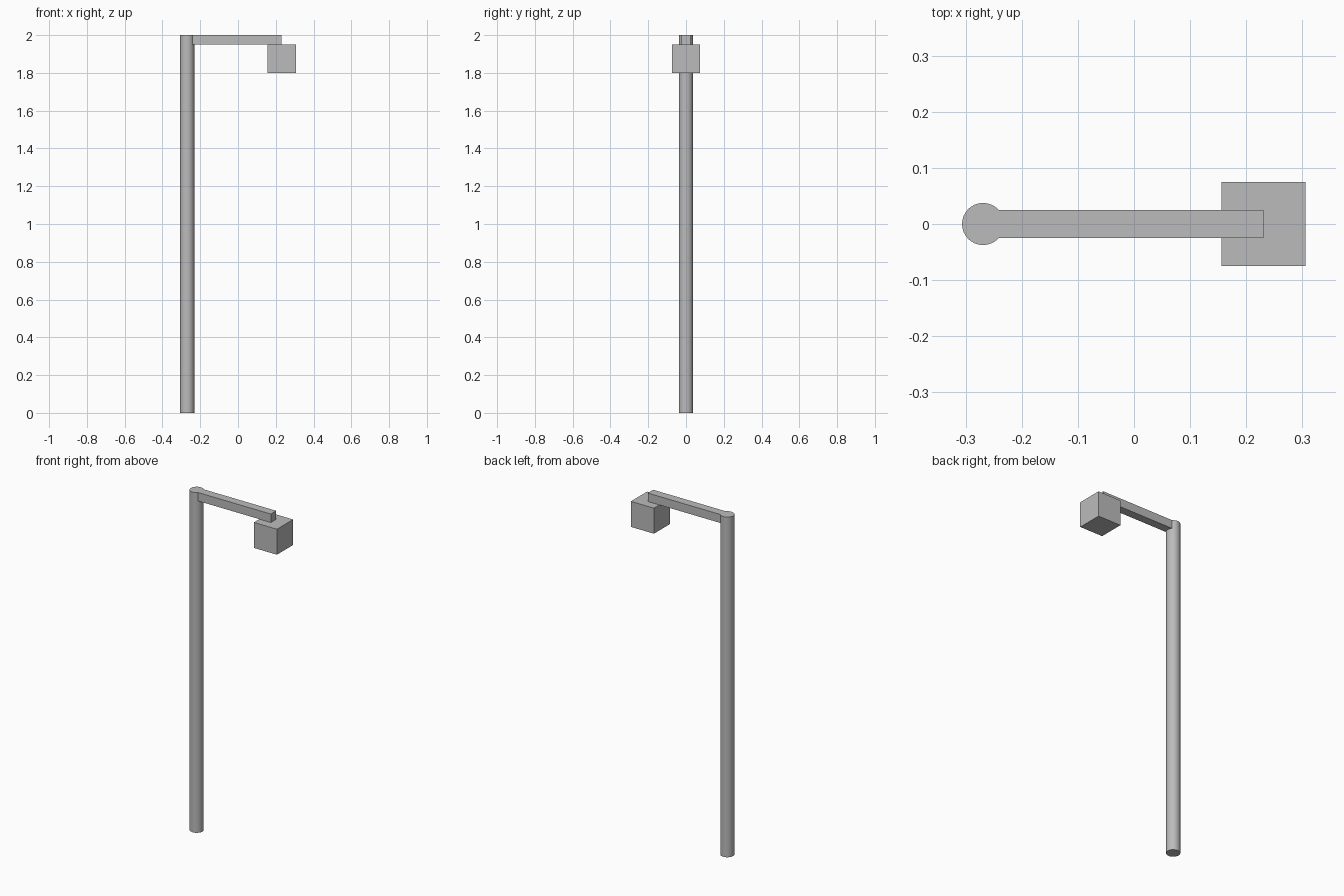
import bpy

if "Cube" in bpy.data.objects:
    bpy.data.objects.remove(bpy.data.objects["Cube"])

POLE_X, LAMP_X = -0.269, 0.231

grey = bpy.data.materials.new("grey metal")
grey.diffuse_color = (0.5, 0.5, 0.5, 1)
grey.use_nodes = True
grey.node_tree.nodes["Principled BSDF"].inputs["Base Color"].default_value = grey.diffuse_color


def box(name, lo, hi):
    """Axis-aligned box between two corners."""
    bpy.ops.mesh.primitive_cube_add(size=1, location=[(a + b) / 2 for a, b in zip(lo, hi)])
    ob = bpy.context.object
    ob.name = name
    ob.scale = [b - a for a, b in zip(lo, hi)]
    bpy.ops.object.transform_apply(location=False, rotation=False, scale=True)
    ob.data.materials.append(grey)
    return ob


# upright pole
bpy.ops.mesh.primitive_cylinder_add(vertices=32, radius=0.0375, depth=2, location=(POLE_X, 0, 1))
pole = bpy.context.object
pole.name = "pole"
pole.data.materials.append(grey)
bpy.ops.object.shade_smooth_by_angle()

# horizontal arm, from the pole axis to the lamp centre
box("arm", (POLE_X, -0.025, 1.95), (LAMP_X, 0.025, 2.0))

# cube lamp head hanging under the arm end
box("lamp_head", (LAMP_X - 0.075, -0.075, 1.8), (LAMP_X + 0.075, 0.075, 1.95))
